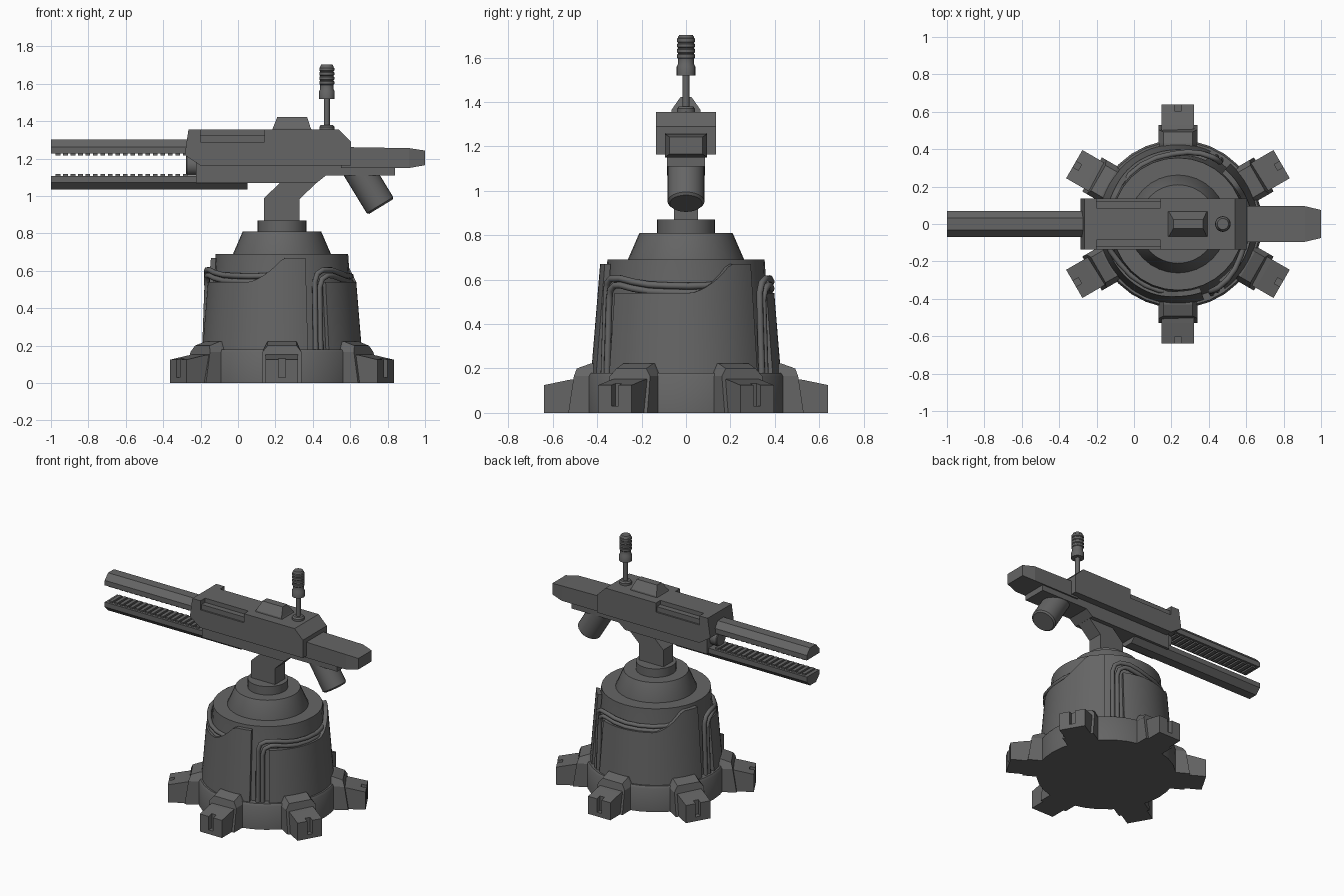
import bpy, bmesh, math
from mathutils import Vector

if "Cube" in bpy.data.objects:
    bpy.data.objects.remove(bpy.data.objects["Cube"])

CX = 0.235  # turret axis


def activate(ob):
    bpy.ops.object.select_all(action='DESELECT')
    ob.select_set(True)
    bpy.context.view_layer.objects.active = ob


def make(name, verts, faces, smooth=False):
    me = bpy.data.meshes.new(name)
    me.from_pydata([tuple(v) for v in verts], [], faces)
    bm = bmesh.new()
    bm.from_mesh(me)
    bmesh.ops.recalc_face_normals(bm, faces=bm.faces)
    bm.to_mesh(me)
    bm.free()
    ob = bpy.data.objects.new(name, me)
    bpy.context.collection.objects.link(ob)
    if smooth:
        activate(ob)
        bpy.ops.object.shade_smooth_by_angle(angle=math.radians(35))
    return ob


def loft(name, rings, smooth=False):
    """Skin equal-length rings and cap both ends."""
    n = len(rings[0])
    faces = [tuple(range(n)), tuple(range((len(rings) - 1) * n, len(rings) * n))]
    for r in range(len(rings) - 1):
        for i in range(n):
            j = (i + 1) % n
            faces.append((r * n + i, r * n + j, r * n + n + j, r * n + n + i))
    return make(name, [p for ring in rings for p in ring], faces, smooth)


def prism(name, pts, hw, y=0):
    """Side profile (x, z) extruded to y +- hw."""
    return loft(name, [[(x, y + s * hw, z) for x, z in pts] for s in (-1, 1)])


def box(name, x0, x1, hw, z0, z1, y=0):
    return prism(name, [(x0, z0), (x1, z0), (x1, z1), (x0, z1)], hw, y)


def lathe(name, prof, x, n=32):
    rings = [[(x + r * math.cos(2 * math.pi * i / n), r * math.sin(2 * math.pi * i / n), z)
              for i in range(n)] for r, z in prof]
    return loft(name, rings, True)


def cut(ob, cutter):
    m = ob.modifiers.new('cut', 'BOOLEAN')
    m.operation, m.object, m.solver = 'DIFFERENCE', cutter, 'EXACT'
    activate(ob)
    bpy.ops.object.modifier_apply(modifier=m.name)
    bpy.data.objects.remove(cutter)


def ring_copies(ob, count, start=0):
    for k in range(count):
        c = ob if k == 0 else ob.copy()
        if k:
            bpy.context.collection.objects.link(c)
        c.location = (CX, 0, 0)
        c.rotation_euler = (0, 0, math.radians(start + k * 360 / count))


def polar(r, deg, z):
    a = math.radians(deg)
    return (r * math.cos(a), r * math.sin(a), z)


# Pedestal
lathe('base_ring', [(.45, 0), (.45, .165), (.44, .18), (.38, .18)], CX)
lathe('pedestal_core', [(.40, .17), (.36, .60), (.354, .69), (.25, .69)], CX)
lathe('pedestal_cone', [(.262, .68), (.262, .69), (.21, .81), (.12, .81)], CX)
lathe('swivel_collar', [(.13, .80), (.13, .87)], CX)

# Six feet: sloped collar plus slotted toe
w = [(-.105, 0), (-.105, .165), (-.078, 1), (.078, 1), (.105, .165), (.105, 0)]
inner = [(.36, y, .222 if z == 1 else z) for y, z in w]
mid = [(.43, y, .222 if z == 1 else z) for y, z in w]
outer = [({0: .53, .165: .505, 1: .492}[z], y, .2 if z == 1 else z) for y, z in w]
ring_copies(loft('foot_collar', [inner, mid, outer]), 6, 30)
toe = prism('foot_toe', [(.45, 0), (.64, 0), (.64, .125), (.53, .148), (.45, .16)], .087)
cut(toe, box('slot_cutter', .605, .7, .018, .03, .3))
ring_copies(toe, 6, 30)


# Three curved armour plates, each with a swept top edge
def plate_top(a):
    t = min(1, max(0, (a - 4) / 27))
    return .54 + .05 * t + .08 * t * t if t < 1 else .67


N = 26
verts, faces = [], []
for i in range(N + 1):
    a = -54 + 103 * i / N
    zt = plate_top(a)
    for off in (0, -.028):
        for z in (.17, zt):
            verts.append(polar(.427 - (z - .18) * .082 + off, a, z))
for i in range(N):
    b = i * 4
    for p, q in ((0, 1), (1, 3), (3, 2), (2, 0)):
        faces.append((b + p, b + q, b + 4 + q, b + 4 + p))
faces += [(0, 1, 3, 2), tuple(N * 4 + k for k in (0, 1, 3, 2))]
ring_copies(make('armour_plate', verts, faces, True), 3)

# Twin pipes rising in each gap and running along the plate top
for idx, (da, dz) in enumerate(((0, 0), (4.2, -.03))):
    path = [(.412, -64 + da, .17), (.404, -64 + da, .4), (.400, -64 + da, .54 + dz),
            (.402, -62 + da, .585 + dz), (.402, -57 + da, .605 + dz), (.397, -48, .605 + dz),
            (.388, -38, .59 + dz), (.376, -26, .577 + dz), (.372, -12, .573 + dz),
            (.370, 2, .571 + dz), (.368, 14, .573 + dz), (.364, 25, .58 + dz)]
    cu = bpy.data.curves.new('pipe', 'CURVE')
    cu.dimensions = '3D'
    cu.bevel_depth, cu.bevel_resolution, cu.use_fill_caps = .015, 2, True
    sp = cu.splines.new('POLY')
    sp.points.add(len(path) - 1)
    for p, c in zip(sp.points, path):
        p.co = (*polar(*c), 1)
    sp.use_smooth = True
    ob = bpy.data.objects.new('pipe_%d' % (idx + 1), cu)
    bpy.context.collection.objects.link(ob)
    ring_copies(ob, 3)

# Neck bracket
prism('neck', [(.14, .86), (.33, .86), (.33, .985), (.43, 1.08), (.235, 1.08), (.14, .99)], .055)

# Receiver: lower body, upper shell with notched edges, inset side bars
prism('receiver_lower', [(-.225, 1.07), (.42, 1.07), (.47, 1.11), (.84, 1.11), (.84, 1.16),
                         (.55, 1.16), (.55, 1.2), (-.225, 1.2)], .085)
shell = prism('receiver_shell', [(-.285, 1.22), (-.2, 1.163), (.605, 1.163), (.605, 1.29),
                                 (.54, 1.355), (-.265, 1.355)], .135)
for s in (-1, 1):
    cut(shell, box('notch_cutter', -.2, .142, .05, 1.29, 1.5, s * .135))
    box('side_bar', -.2, .142, .02, 1.28, 1.325, s * .104)

# Rear stock, tapering at the end
loft('rear_stock', [[(x, -h, a), (x, h, a), (x, h, b), (x, -h, b)] for x, h, a, b in
                    ((.55, .095, 1.15, 1.262), (.915, .095, 1.15, 1.256), (1.0, .075, 1.165, 1.243))])

# Sight block on top
loft('sight_block', [[(a, -h, z), (b, -h, z), (b, h, z), (a, h, z)] for a, b, h, z in
                     ((.18, .395, .067, 1.35), (.187, .388, .065, 1.365), (.21, .37, .025, 1.422))])

# Twin barrel rails, chamfered, with teeth on the facing sides
for name, x1, flat, side, tip, t0, t1 in (
        ('upper_rail', -.2, 1.227, 1.262, 1.302, 1.216, 1.23),
        ('lower_rail', .05, 1.108, 1.073, 1.035, 1.105, 1.119)):
    sec = [(-.07, flat), (.07, flat), (.07, side), (.033, tip), (-.033, tip), (-.07, side)]
    loft(name, [[(x, y, z) for y, z in sec] for x in (-1, x1)])
    for k in range(18):
        x = -.975 + k * .04
        box(name + '_tooth', x, x + .025, .055, t0, t1)


def rod(name, start, end, r, chamfer):
    """Round rod between two points with a chamfered far end."""
    a, b = Vector(start), Vector(end)
    d = (b - a).normalized()
    rot = d.to_track_quat('Z', 'Y').to_matrix()
    rings = []
    for c, rr in ((a, r), (b - d * chamfer, r), (b, r - chamfer)):
        rings.append([c + rot @ Vector((rr * math.cos(i * math.pi / 12), rr * math.sin(i * math.pi / 12), 0))
                      for i in range(24)])
    return loft(name, rings, True)


# Breech plug between rails and angled rear canister
rod('breech_plug', (-.15, 0, 1.165), (-.278, 0, 1.165), .055, .005)
rod('canister', (.632, 0, 1.16), (.764, 0, .943), .083, .01)

# Antenna with ribbed head
prof = [(.04, 1.35), (.04, 1.37), (.032, 1.38), (.016, 1.38), (.016, 1.52), (.042, 1.52), (.042, 1.56),
        (.036, 1.57), (.036, 1.592)]
for k in range(4):
    z = 1.595 + k * .024
    prof += [(.036, z), (.04, z + .004), (.04, z + .018), (.036, z + .022)]
prof += [(.036, 1.692), (.03, 1.702)]
lathe('antenna', prof, .475, 20)

# Dark gunmetal everywhere
mat = bpy.data.materials.new('gunmetal')
mat.diffuse_color = (.13, .13, .13, 1)
mat.use_nodes = True
mat.node_tree.nodes["Principled BSDF"].inputs["Base Color"].default_value = mat.diffuse_color
for ob in bpy.data.objects:
    if not ob.data.materials:
        ob.data.materials.append(mat)
